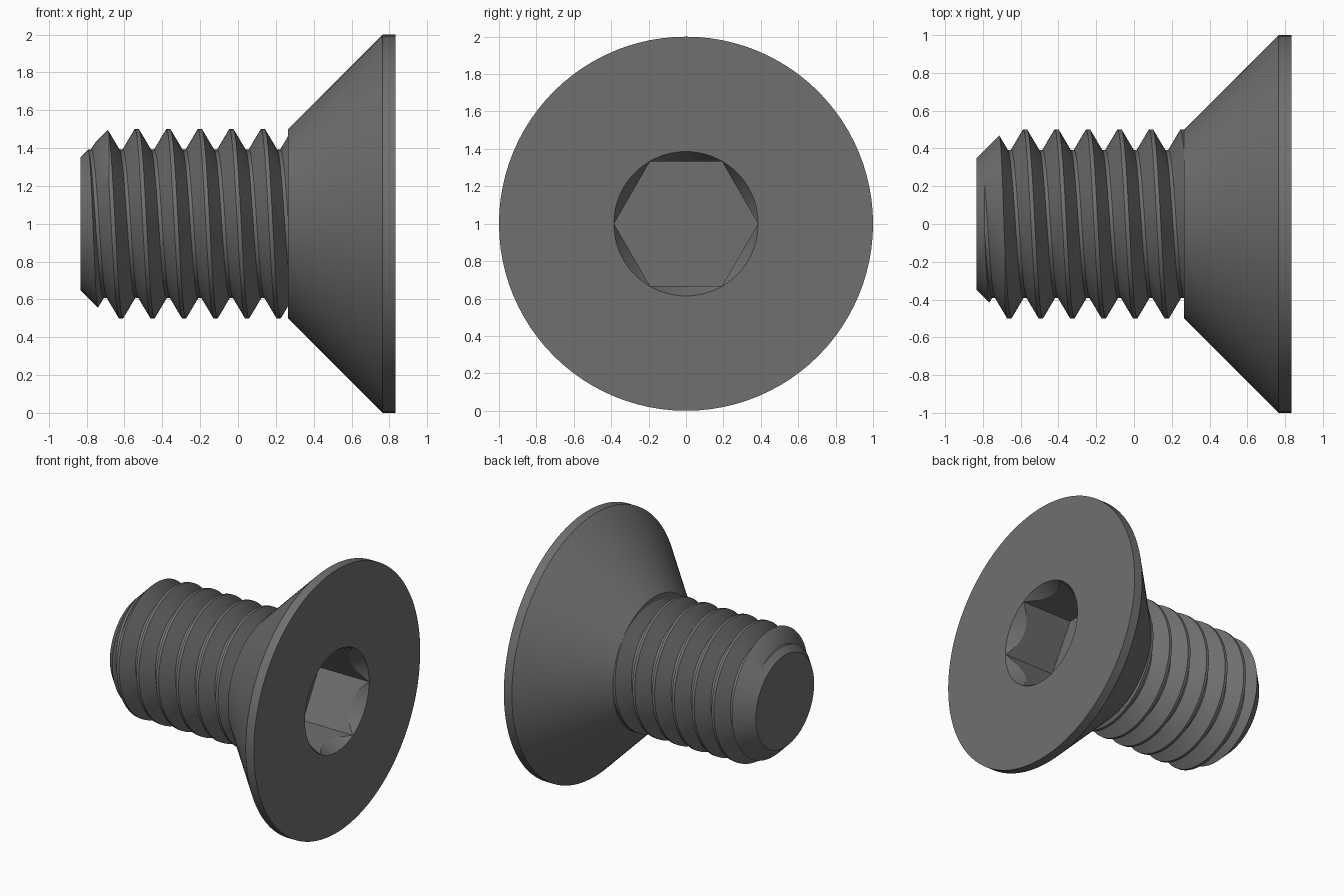
import bpy, bmesh, math

cube = bpy.data.objects.get("Cube")
if cube:
    bpy.data.objects.remove(cube, do_unlink=True)

SEG = 96
PITCH = 1 / 6
CREST_R, ROOT_R = 0.5, 0.392
TIP_X, NECK_X, RIM_X, FACE_X = -0.833, 0.265, 0.765, 0.833
HEX_R = 0.385
SOCKET_DEPTH = 0.42

steel = bpy.data.materials.new("dark_steel")
steel.use_nodes = True
colour = (0.16, 0.16, 0.16, 1)
steel.diffuse_color = colour
steel.node_tree.nodes["Principled BSDF"].inputs["Base Color"].default_value = colour


def point(x, r, a):
    """Point at radius r and angle a around the screw axis."""
    return (x, r * math.cos(a), 1 + r * math.sin(a))


def make_object(name, bm):
    bmesh.ops.recalc_face_normals(bm, faces=bm.faces)
    mesh = bpy.data.meshes.new(name)
    bm.to_mesh(mesh)
    bm.free()
    mesh.materials.append(steel)
    obj = bpy.data.objects.new(name, mesh)
    bpy.context.collection.objects.link(obj)
    return obj


def lathe(name, profile, sides=SEG):
    """Turn (x, radius) points around the screw axis and cap both ends."""
    bm = bmesh.new()
    rings = [[bm.verts.new(point(x, r, math.tau * i / sides)) for i in range(sides)]
             for x, r in profile]
    for a, b in zip(rings, rings[1:]):
        for i in range(sides):
            j = (i + 1) % sides
            bm.faces.new((a[i], a[j], b[j], b[i]))
    bm.faces.new(rings[0])
    bm.faces.new(rings[-1])
    return make_object(name, bm)


def select_only(obj):
    bpy.ops.object.select_all(action='DESELECT')
    obj.select_set(True)
    bpy.context.view_layer.objects.active = obj


def cut(obj, cutter, operation):
    cutter.hide_render = True
    mod = obj.modifiers.new("cut", 'BOOLEAN')
    mod.object, mod.operation, mod.solver = cutter, operation, 'EXACT'
    select_only(obj)
    bpy.ops.object.modifier_apply(modifier=mod.name)
    bpy.data.objects.remove(cutter, do_unlink=True)


def helix(name, first, turns):
    """Solid right-hand thread, longer than needed, closed by a fan at each end."""
    bm = bmesh.new()
    flat, groove = PITCH / 16, PITCH / 18
    tooth = [(-flat, CREST_R), (flat, CREST_R),
             (PITCH / 2 - groove, ROOT_R), (PITCH / 2 + groove, ROOT_R)]
    rows = [(first + PITCH * n + dx, r) for n in range(turns) for dx, r in tooth]
    grid = [[bm.verts.new(point(x + PITCH * i / SEG, r, math.tau * i / SEG)) for x, r in rows]
            for i in range(SEG)]
    for i in range(SEG):
        # The last column joins the first one a full turn further on
        wrap = i == SEG - 1
        nxt = grid[0][len(tooth):] if wrap else grid[i + 1]
        for k in range(len(nxt) - 1):
            bm.faces.new((grid[i][k], nxt[k], nxt[k + 1], grid[i][k + 1]))
    edges = [e for e in bm.edges if e.is_boundary]
    xs = [v.co.x for v in bm.verts]
    low, high = min(xs), max(xs)
    hubs = [bm.verts.new((low - 0.02, 0, 1)), bm.verts.new((high + 0.02, 0, 1))]
    for e in edges:
        hub = hubs[e.verts[0].co.x > (low + high) / 2]
        bm.faces.new((e.verts[0], e.verts[1], hub))
    return make_object(name, bm)


# Threaded shank, trimmed to length with a chamfered tip
shank = helix("threaded_shank", 0.09 - 8 * PITCH, 12)
trim = lathe("shank_trim", [(TIP_X, 0.35), (TIP_X + 0.2, 0.55),
                            (NECK_X + 0.03, 0.55), (NECK_X + 0.031, 0.3)])
cut(shank, trim, 'INTERSECT')

# Countersunk head with a narrow straight rim
head = lathe("countersunk_head", [(NECK_X, 0.5), (RIM_X, 1), (FACE_X, 1)])

# Hexagonal drive socket with a conical lead-in
floor_x = FACE_X - SOCKET_DEPTH
cut(head, lathe("hex_cutter", [(floor_x, HEX_R), (FACE_X + 0.1, HEX_R)], 6), 'DIFFERENCE')
slope = math.tan(math.radians(30))
lead_in = [(FACE_X + d, HEX_R + 0.001 + d * slope) for d in (-0.3, 0.1)]
cut(head, lathe("lead_in_cutter", lead_in), 'DIFFERENCE')

for part in (shank, head):
    select_only(part)
    bpy.ops.object.shade_smooth_by_angle(angle=math.radians(25))
